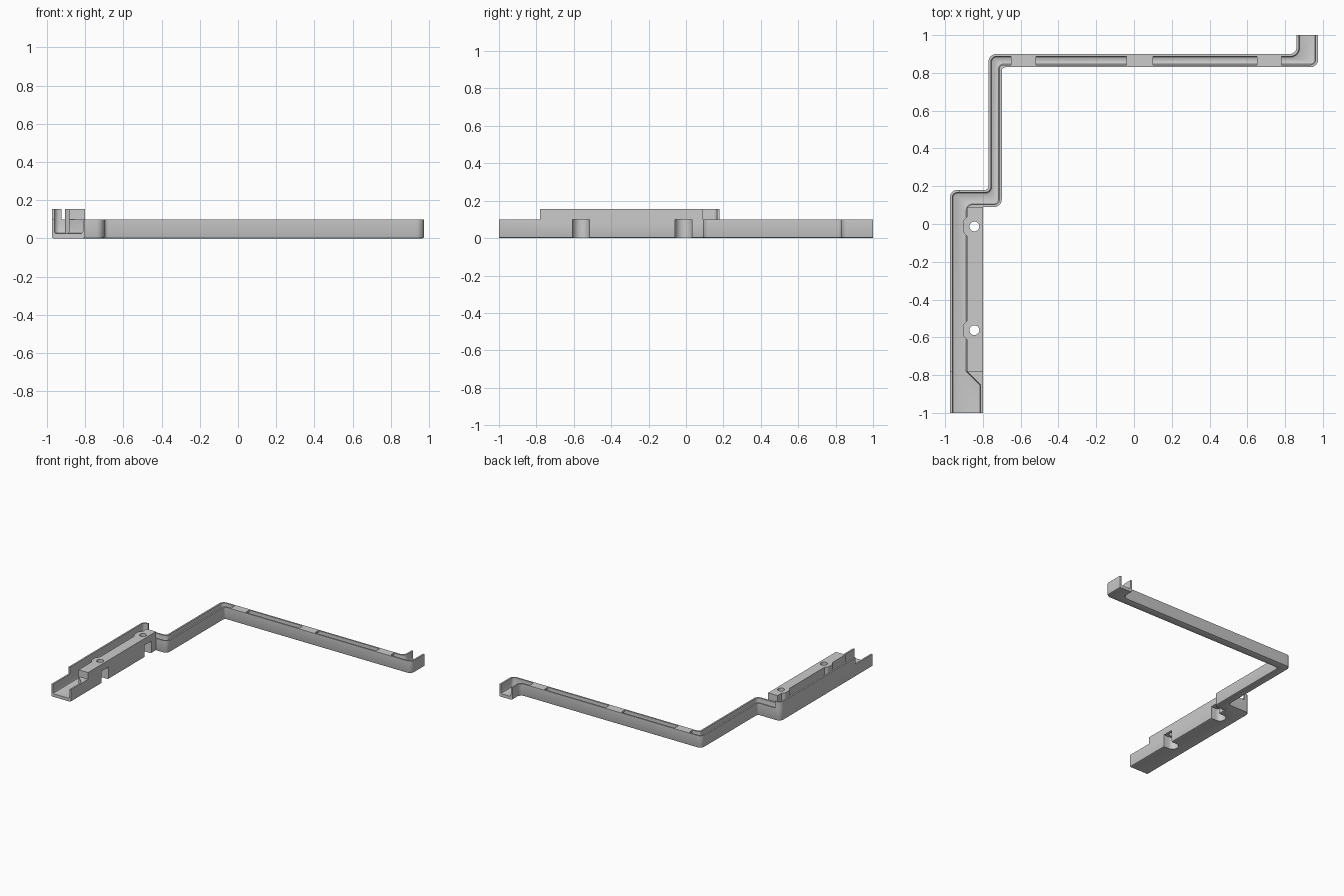
import bpy, bmesh, math
from mathutils import Vector

cube = bpy.data.objects.get("Cube")
if cube:
    bpy.data.objects.remove(cube)

grey = bpy.data.materials.new("light_grey")
grey.use_nodes = True
grey.diffuse_color = (0.6, 0.6, 0.6, 1)
grey.node_tree.nodes["Principled BSDF"].inputs["Base Color"].default_value = grey.diffuse_color

WALL, FLOOR, RIM, TALL = 0.013, 0.025, 0.1, 0.155


def rounded(points, steps=6):
    """Outline from (x, y[, radius]) corners, with arcs at the rounded ones."""
    out = []
    n = len(points)
    for i, p in enumerate(points):
        c = Vector(p[:2])
        if len(p) < 3:
            out.append(c)
            continue
        a = (Vector(points[i - 1][:2]) - c).normalized()
        b = (Vector(points[(i + 1) % n][:2]) - c).normalized()
        half = math.acos(max(-1, min(1, a.dot(b)))) / 2
        r = p[2]
        centre = c + (a + b).normalized() * (r / math.sin(half))
        start = c + a * (r / math.tan(half)) - centre
        end = c + b * (r / math.tan(half)) - centre
        for k in range(steps + 1):
            out.append(centre + start.lerp(end, k / steps).normalized() * r)
    return out


def prism(name, outline, z0, z1, bevel=0, segments=1):
    """Extruded outline, with its bottom edge softened along the sides."""
    bm = bmesh.new()
    base = bm.faces.new([bm.verts.new((p.x, p.y, z0)) for p in outline])
    top = bmesh.ops.extrude_face_region(bm, geom=[base], use_keep_orig=True)
    bmesh.ops.translate(bm, vec=(0, 0, z1 - z0),
                        verts=[v for v in top["geom"] if isinstance(v, bmesh.types.BMVert)])
    bmesh.ops.recalc_face_normals(bm, faces=bm.faces)
    if bevel:
        low = [e for e in bm.edges if all(v.co.z < z0 + 1e-5 for v in e.verts)
               and not all(abs(v.co.y) > 0.99 for v in e.verts)]
        bmesh.ops.bevel(bm, geom=low, offset=bevel, segments=segments, profile=0.5, affect='EDGES')
    mesh = bpy.data.meshes.new(name)
    bm.to_mesh(mesh)
    bm.free()
    obj = bpy.data.objects.new(name, mesh)
    bpy.context.collection.objects.link(obj)
    mesh.materials.append(grey)
    return obj


def box(name, x0, x1, y0, y1, z0, z1):
    return prism(name, [Vector(p) for p in ((x0, y0), (x1, y0), (x1, y1), (x0, y1))], z0, z1)


def disc(x, y, r, n=32):
    return [Vector((x + r * math.cos(k * math.tau / n), y + r * math.sin(k * math.tau / n)))
            for k in range(n)]


def combine(target, tool, operation):
    mod = target.modifiers.new(operation.lower(), 'BOOLEAN')
    mod.operation, mod.solver, mod.object = operation, 'EXACT', tool
    bpy.context.view_layer.objects.active = target
    bpy.ops.object.modifier_apply(modifier=mod.name)
    bpy.data.objects.remove(tool)


# Stepped outer tray
tray = prism("cable_channel", rounded([
    (-.975, -1), (-.80, -1), (-.80, .09), (-.70, .09, .04), (-.70, .83, .02),
    (.975, .83, .04), (.975, 1), (.86, 1), (.86, .90, .035), (-.77, .90, .04),
    (-.77, .18, .02), (-.975, .18, .04)]), 0, RIM, 0.01, 2)

# Hollow run following the tray, with a diagonal throat at the wide end
w = WALL
hollow = prism("hollow", rounded([
    (-.975 + w, -1.05), (-.80 - w, -1.05), (-.80 - w, -.85), (-.885, -.78),
    (-.885, .09 + w, .03), (-.70 - w, .09 + w, .027), (-.70 - w, .83 + w, .02),
    (.975 - w, .83 + w, .027), (.975 - w, 1.05), (.86 + w, 1.05),
    (.86 + w, .90 - w, .045), (-.77 + w, .90 - w, .027),
    (-.77 + w, .18 - w, .03), (-.975 + w, .18 - w, .027)]), FLOOR, 0.3, 0.012, 2)
combine(tray, hollow, 'DIFFERENCE')

# Raised mounting block and the tall outer wall that wraps the back corner
combine(tray, box("block", -.885, -.80, -.78, .09, .08, TALL), 'UNION')
tall_wall = prism("tall_wall", rounded([
    (-.975, -.78), (-.975 + w, -.78), (-.975 + w, .18 - w, .027), (-.925, .18 - w),
    (-.925, .18), (-.975, .18, .04)]), .09, TALL)
combine(tray, tall_wall, 'UNION')

# Screw bosses, each with a side pocket below and a hole through the top
for y in (-.013, -.562):
    boss = rounded([(-.82, y - .055), (-.82, y + .055), (-.88, y + .055),
                    (-.905, y + .03, .02), (-.905, y - .03, .02), (-.88, y - .055)])
    combine(tray, prism("boss", boss, .015, TALL), 'UNION')
    slot = [p for p in disc(-.845, y, .045) if p.x < -.8449]
    slot += [Vector((-.75, y - .045)), Vector((-.75, y + .045))]
    combine(tray, prism("pocket", slot, -.05, RIM), 'DIFFERENCE')
    combine(tray, prism("hole", disc(-.845, y, .026), .05, .3), 'DIFFERENCE')

# Retaining bridges over the long run
for x0, x1 in ((-.65, -.52), (-.04, .10), (.65, .78)):
    combine(tray, box("bridge", x0, x1, .836, .894, .085, RIM), 'UNION')

bpy.ops.object.select_all(action='DESELECT')
tray.select_set(True)
bpy.context.view_layer.objects.active = tray
bpy.ops.object.shade_smooth_by_angle(angle=math.radians(30))
